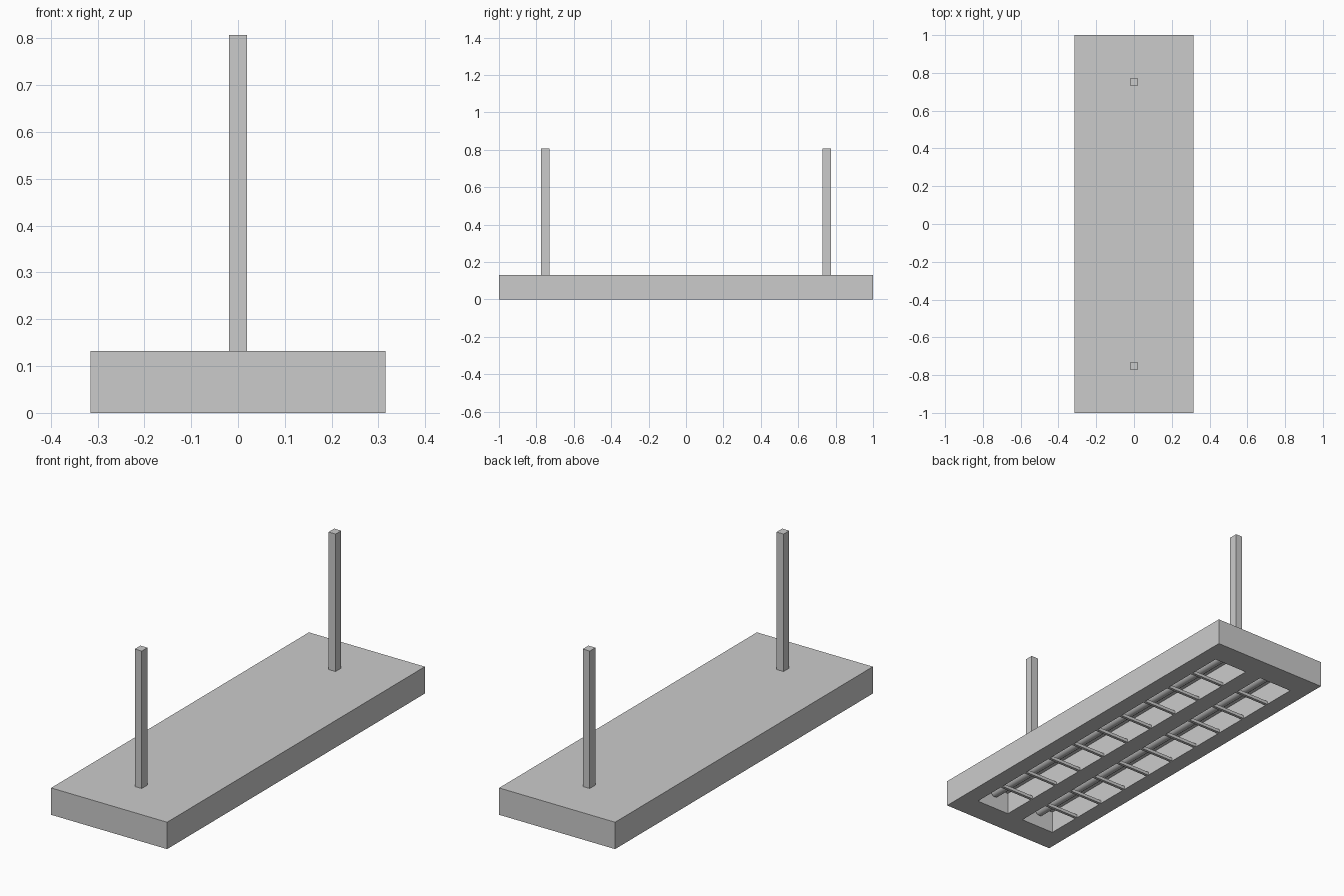
import bpy
import bmesh
from mathutils import Matrix, Vector

cube = bpy.data.objects.get("Cube")
if cube:
    bpy.data.objects.remove(cube, do_unlink=True)

# One painted-metal colour
GREY = (0.6, 0.6, 0.6, 1.0)
grey = bpy.data.materials.new("light grey")
grey.use_nodes = True
grey.diffuse_color = GREY
grey.node_tree.nodes["Principled BSDF"].inputs["Base Color"].default_value = GREY

HALF_X, HALF_Y, HEIGHT = 0.315, 1.0, 0.132
INNER, OUTER, END = 0.045, 0.23, 0.875     # louvre opening edges
MID = (INNER + OUTER) / 2


def finish(bm, name):
    mesh = bpy.data.meshes.new(name)
    bmesh.ops.recalc_face_normals(bm, faces=bm.faces)
    bm.to_mesh(mesh)
    bm.free()
    mesh.materials.append(grey)
    obj = bpy.data.objects.new(name, mesh)
    bpy.context.collection.objects.link(obj)
    return obj


def add_box(bm, centre, size):
    matrix = Matrix.Translation(centre) @ Matrix.Diagonal((*size, 1))
    return bmesh.ops.create_cube(bm, size=1, matrix=matrix)


# Housing: a slab with two long troughs sunk into the underside
bm = bmesh.new()
add_box(bm, (0, 0, HEIGHT / 2), (2 * HALF_X, 2 * HALF_Y, HEIGHT))
cuts = [(Vector((x, 0, 0)), Vector((1, 0, 0))) for x in (-OUTER, -INNER, INNER, OUTER)]
cuts += [(Vector((0, y, 0)), Vector((0, 1, 0))) for y in (-END, END)]
for point, normal in cuts:
    under = [f for f in bm.faces if f.calc_center_median().z < 0.001]
    edges = {e for f in under for e in f.edges}
    verts = {v for f in under for v in f.verts}
    bmesh.ops.bisect_plane(bm, geom=[*verts, *edges, *under],
                           plane_co=point, plane_no=normal)
bm.normal_update()
troughs = []
for f in bm.faces:
    c = f.calc_center_median()
    if c.z < 0.001 and INNER < abs(c.x) < OUTER and abs(c.y) < END:
        troughs.append(f)
bmesh.ops.inset_individual(bm, faces=troughs, thickness=0, depth=-0.11)
finish(bm, "housing")

# Louvre slats across each trough
CELLS = 10
bm = bmesh.new()
for side in (-1, 1):
    for i in range(1, CELLS):
        y = -END + 2 * END * i / CELLS
        add_box(bm, (side * MID, y, 0.008), (OUTER - INNER, 0.014, 0.016))
finish(bm, "louvre_slats")

# Lamp tubes inside the troughs
for side, name in ((1, "left_tube"), (-1, "right_tube")):
    bm = bmesh.new()
    matrix = Matrix.Translation((side * MID, 0, 0.075)) @ Matrix.Rotation(1.570796, 4, "X")
    bmesh.ops.create_cone(bm, cap_ends=True, segments=16, radius1=0.025,
                          radius2=0.025, depth=2 * END - 0.03, matrix=matrix)
    tube = finish(bm, name)
    bpy.ops.object.select_all(action="DESELECT")
    tube.select_set(True)
    bpy.context.view_layer.objects.active = tube
    bpy.ops.object.shade_smooth_by_angle()

# Hanging posts
TOP = 0.807
for side, name in ((-1, "front_post"), (1, "back_post")):
    bm = bmesh.new()
    add_box(bm, (0, side * 0.752, (TOP + HEIGHT) / 2), (0.038, 0.044, TOP - HEIGHT))
    finish(bm, name)
